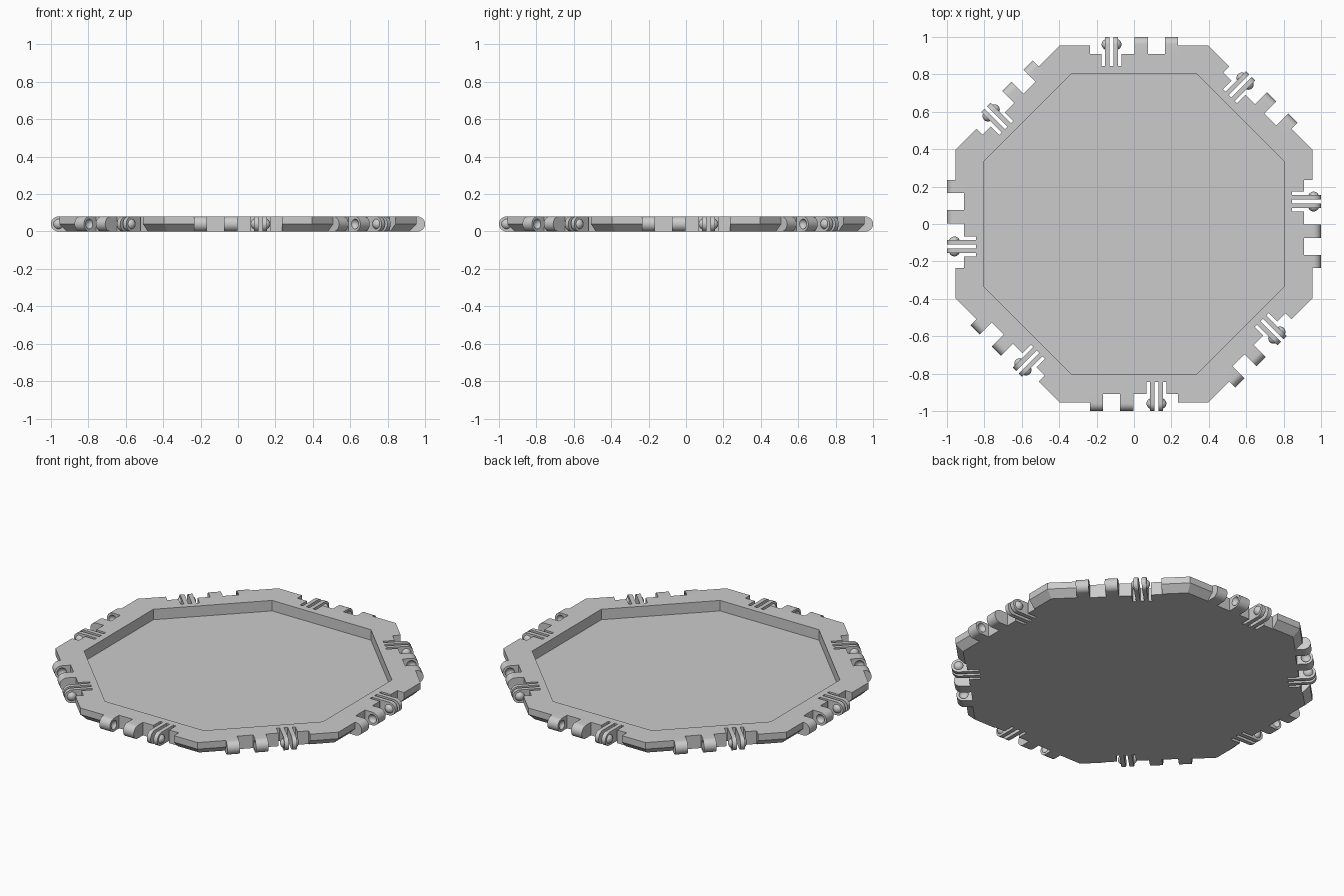
import bpy, bmesh
from math import pi, sin, cos, tan
from mathutils import Matrix, Vector

HEIGHT, RADIUS, AXIS = 0.08, 0.04, 0.96      # tray height, hinge radius, hinge axis distance
HINGE = 0.12                                 # hinge offset from the middle of a side

if "Cube" in bpy.data.objects:
    bpy.data.objects.remove(bpy.data.objects["Cube"])

grey = bpy.data.materials.new("light_grey")
grey.use_nodes = True
grey.diffuse_color = (0.6, 0.6, 0.6, 1)
grey.node_tree.nodes["Principled BSDF"].inputs["Base Color"].default_value = (0.6, 0.6, 0.6, 1)

SIDES = [Matrix.Rotation(k * pi / 4, 4, "Z") for k in range(8)]


def finish(bm, name):
    bmesh.ops.recalc_face_normals(bm, faces=bm.faces)
    mesh = bpy.data.meshes.new(name)
    bm.to_mesh(mesh)
    bm.free()
    mesh.materials.append(grey)
    obj = bpy.data.objects.new(name, mesh)
    bpy.context.collection.objects.link(obj)
    return obj


def select(obj):
    bpy.ops.object.select_all(action="DESELECT")
    obj.select_set(True)
    bpy.context.view_layer.objects.active = obj


def cut(obj, cutter):
    mod = obj.modifiers.new("cut", "BOOLEAN")
    mod.operation, mod.solver, mod.object = "DIFFERENCE", "EXACT", cutter
    select(obj)
    bpy.ops.object.modifier_apply(modifier=mod.name)
    bpy.data.objects.remove(cutter)


def smooth(obj):
    select(obj)
    bpy.ops.object.shade_smooth_by_angle(angle=pi / 6)


def prism(bm, points, along, side):
    """Extrude a closed outline along a vector, placed on one side of the octagon."""
    start = [bm.verts.new(side @ Vector(p)) for p in points]
    end = [bm.verts.new(side @ (Vector(p) + Vector(along))) for p in points]
    bm.faces.new(start)
    bm.faces.new(end[::-1])
    for i in range(len(start)):
        j = (i + 1) % len(start)
        bm.faces.new((start[i], start[j], end[j], end[i]))


def knuckle(bm, u0, u1, root, side):
    """Bar with a rounded outer end, running out from the root distance."""
    arc = [pi / 2 - pi * i / 16 for i in range(17)]
    outline = [(u0, -root, 0), (u0, -root, HEIGHT)]
    outline += [(u0, -AXIS - RADIUS * cos(a), RADIUS + RADIUS * sin(a)) for a in arc]
    prism(bm, outline, (u1 - u0, 0, 0), side)


def ball(bm, u, side):
    place = side @ Matrix.Translation((u, -AXIS, RADIUS)) @ Matrix.Rotation(pi / 2, 4, "Y")
    return bmesh.ops.create_uvsphere(bm, u_segments=20, v_segments=12, radius=0.029, matrix=place)["verts"]


# Octagonal tray with chamfered underside and recessed floor
bm = bmesh.new()
rings = []
for apothem, z in [(0.915, 0), (0.955, 0.04), (0.955, HEIGHT), (0.805, HEIGHT), (0.805, 0.016)]:
    corner = Vector((apothem * tan(pi / 8), -apothem, z))
    rings.append([bm.verts.new(s @ corner) for s in SIDES])
for low, high in zip(rings, rings[1:]):
    for i in range(8):
        j = (i + 1) % 8
        bm.faces.new((low[i], low[j], high[j], high[i]))
bm.faces.new(rings[0][::-1])
bm.faces.new(rings[-1])
tray = finish(bm, "tray")

# Recess for the hinges on every side, with a deeper slot for the clip
bm = bmesh.new()
half, inner, slot, deep = 0.236, 0.91, 0.053, 0.845
for s in SIDES:
    outline = [(-half, -1.1), (-half, -inner), (HINGE - slot, -inner), (HINGE - slot, -deep),
               (HINGE + slot, -deep), (HINGE + slot, -inner), (half, -inner), (half, -1.1)]
    prism(bm, [(x, y, -0.1) for x, y in outline], (0, 0, 0.3), s)
cut(tray, finish(bm, "recess_cutter"))

# Pairs of socket knuckles, with a dimple on the facing ends
bm, dimples = bmesh.new(), bmesh.new()
for s in SIDES:
    for d in (-1, 1):
        near, far = -HINGE + d * 0.045, -HINGE + d * 0.116
        knuckle(bm, min(near, far), max(near, far), inner, s)
        ball(dimples, -HINGE + d * 0.034, s)
sockets = finish(bm, "socket_knuckles")
cut(sockets, finish(dimples, "dimple_cutter"))
smooth(sockets)

# Springy clip prongs
bm = bmesh.new()
for s in SIDES:
    for d in (-1, 1):
        near, far = HINGE + d * 0.01, HINGE + d * 0.035
        knuckle(bm, min(near, far), max(near, far), deep, s)
smooth(finish(bm, "clip_prongs"))

# Domed bumps on the outer faces of the prongs
bm = bmesh.new()
for s in SIDES:
    for d in (-1, 1):
        verts = ball(bm, HINGE + d * 0.024, s)
        geom = set(verts)
        for v in verts:
            geom.update(v.link_edges, v.link_faces)
        bmesh.ops.bisect_plane(bm, geom=list(geom), clear_inner=True,
                               plane_co=s @ Vector((HINGE + d * 0.035, 0, 0)),
                               plane_no=s.to_3x3() @ Vector((d, 0, 0)))
smooth(finish(bm, "clip_bumps"))
